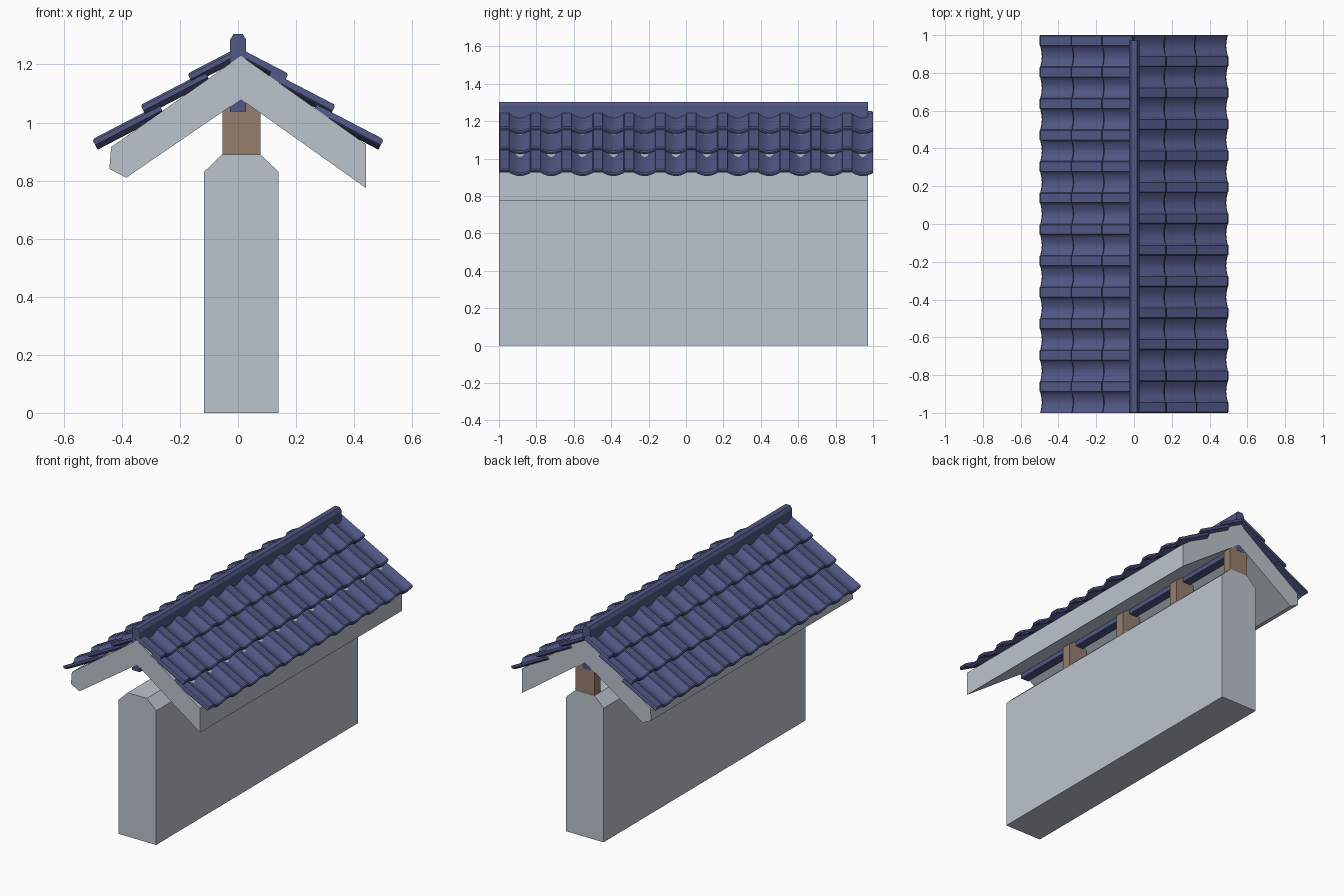
import bpy, bmesh, math
from mathutils import Matrix

cube = bpy.data.objects.get("Cube")
if cube:
    bpy.data.objects.remove(cube, do_unlink=True)


def material(name, color):
    m = bpy.data.materials.new(name)
    m.use_nodes = True
    m.diffuse_color = (*color, 1)
    m.node_tree.nodes["Principled BSDF"].inputs["Base Color"].default_value = (*color, 1)
    return m


PLASTER = material("pale grey plaster", (0.50, 0.55, 0.61))
TILE = material("slate blue tile", (0.082, 0.097, 0.235))
WOOD = material("brown wood", (0.31, 0.21, 0.155))


def finish(name, bm, mat, smooth=False):
    bmesh.ops.recalc_face_normals(bm, faces=bm.faces)
    mesh = bpy.data.meshes.new(name)
    bm.to_mesh(mesh)
    bm.free()
    mesh.materials.append(mat)
    ob = bpy.data.objects.new(name, mesh)
    bpy.context.collection.objects.link(ob)
    if smooth:
        bpy.ops.object.select_all(action="DESELECT")
        ob.select_set(True)
        bpy.context.view_layer.objects.active = ob
        bpy.ops.object.shade_smooth_by_angle(angle=math.radians(35))
    return ob


def loft(bm, rings):
    """Closed solid through matching rings of points."""
    loops = [[bm.verts.new(p) for p in ring] for ring in rings]
    n = len(loops[0])
    for a, b in zip(loops, loops[1:]):
        for i in range(n):
            j = (i + 1) % n
            bm.faces.new((a[i], a[j], b[j], b[i]))
    bm.faces.new(loops[0])
    bm.faces.new(loops[-1])


def prism(name, profile, y0, y1, mat):
    bm = bmesh.new()
    loft(bm, [[(x, y, z) for x, z in profile] for y in (y0, y1)])
    return finish(name, bm, mat)


BACK = 0.973

# Wall with a chamfered top
prism("wall", [(-0.117, 0), (0.14, 0), (0.14, 0.83), (0.077, 0.89),
               (-0.055, 0.89), (-0.117, 0.83)], -1, BACK, PLASTER)

# Gabled roof slab, with a cut lower edge on one eave
prism("roof_slab", [(0.01, 1.23), (0.44, 0.925), (0.44, 0.775), (0.01, 1.08),
                    (-0.385, 0.81), (-0.443, 0.84), (-0.437, 0.915)],
      -1, BACK, PLASTER)

# Ridge beam running through the roof
prism("ridge_beam", [(-0.027, 1.038), (0.028, 1.038), (0.028, 1.285), (0.017, 1.304),
                     (-0.016, 1.304), (-0.027, 1.285)], -0.999, BACK - 0.001, TILE)

# Posts between the wall and the roof
for k in range(4):
    y = BACK - 0.49 * k
    prism(f"post_{k + 1}", [(-0.053, 0.885), (0.077, 0.885), (0.077, 1.08), (-0.053, 1.08)],
          y - 0.06, y - 0.002, WOOD)

# Pantile section: flat raised band, then a rounded trough
PERIOD = 1 / 6
BAND = 0.058
SAG = 0.024
section = [(0.0, -0.006), (0.004, 0.0), (BAND - 0.004, 0.0), (BAND, -0.006)]
STEPS = 8
for i in range(1, STEPS + 1):
    t = i / STEPS
    section.append((BAND + t * (PERIOD - BAND), -0.006 - (SAG - 0.006) * math.sin(math.pi * t)))
THICK = 0.016
ANGLE = math.radians(27.5)
CA, SA = math.cos(ANGLE), math.sin(ANGLE)


def tile_row(bm, tip_x, tip_z, length):
    def point(s, h, y):
        return (tip_x - s * CA + h * SA, y, tip_z + s * SA + h * CA)

    for k in range(12):
        y0 = -0.9995 + k * PERIOD * 0.9995
        rings = []
        # Lower lip is rounded off by a small bevel
        for s, drop in ((0.0, 0.006), (0.007, 0.0), (length, 0.0)):
            top = [point(s, h - drop, y0 + u) for u, h in section]
            under = [point(s, h - THICK, y0 + u) for u, h in reversed(section)]
            rings.append(top + under)
        loft(bm, rings)


# Three overlapping courses per slope; the far slope is turned half a circle
COURSES = (("lower", 0.502, 0.942, 0.26), ("middle", 0.336, 1.06, 0.25),
           ("upper", 0.174, 1.168, 0.185))
for side, turn in (("left", 0), ("right", math.pi)):
    for course, x, z, length in COURSES:
        bm = bmesh.new()
        tile_row(bm, x, z, length)
        bm.transform(Matrix.Rotation(turn, 4, "Z"))
        finish(f"{course}_tiles_{side}", bm, TILE, smooth=True)
